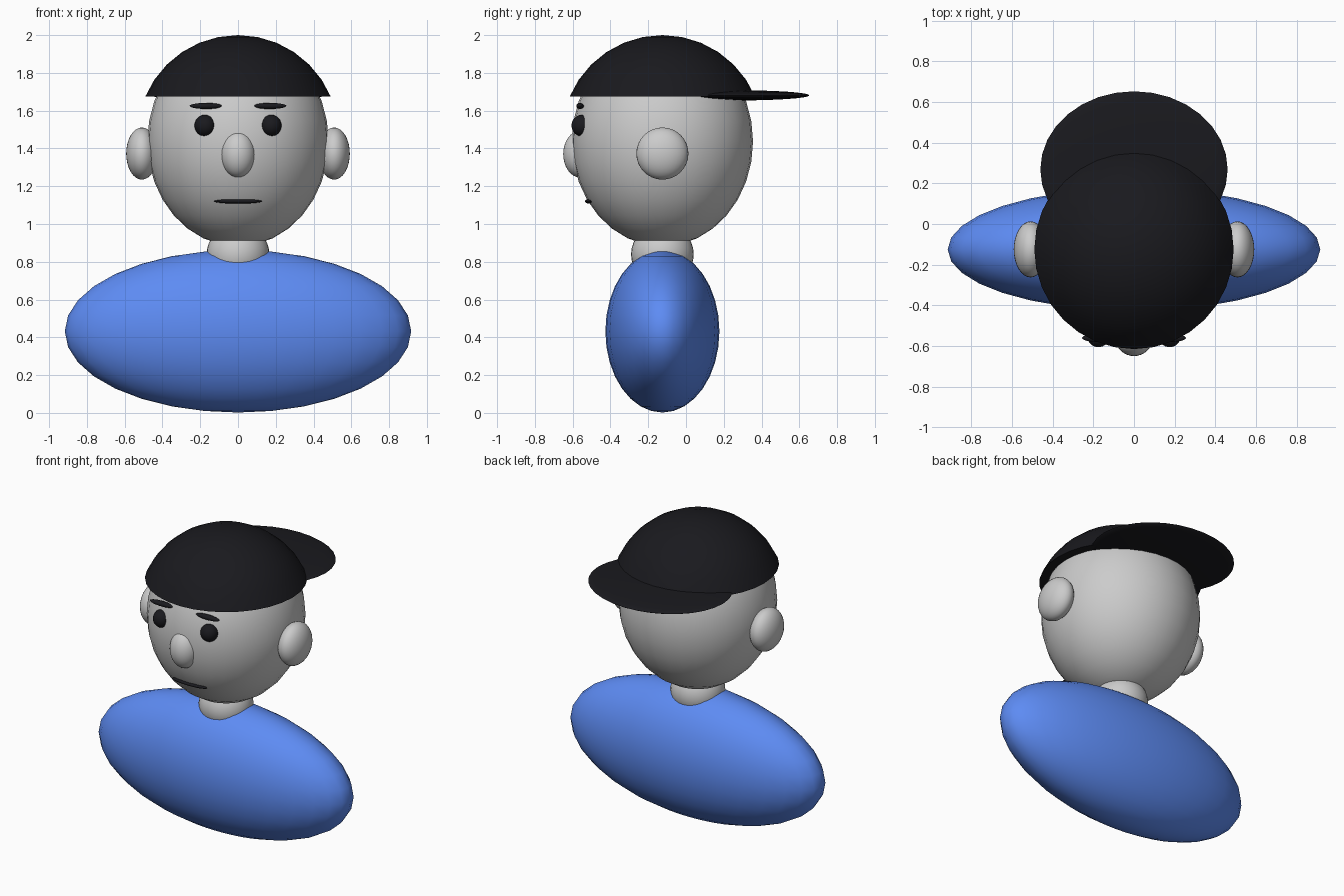
import bpy, bmesh

if "Cube" in bpy.data.objects:
    bpy.data.objects.remove(bpy.data.objects["Cube"])

CY = -0.125  # depth of the bust's central axis


def material(name, rgb):
    m = bpy.data.materials.new(name)
    m.diffuse_color = (*rgb, 1)
    m.use_nodes = True
    m.node_tree.nodes["Principled BSDF"].inputs["Base Color"].default_value = m.diffuse_color
    return m


BLACK = material("black", (0.01, 0.01, 0.013))
BLUE = material("blue", (0.11, 0.26, 0.9))


def ellipsoid(name, center, radii, mat=None, cut_z=None, segments=32, rings=16):
    """Smooth scaled sphere, optionally cut flat below cut_z."""
    bm = bmesh.new()
    bmesh.ops.create_uvsphere(bm, u_segments=segments, v_segments=rings, radius=1)
    bmesh.ops.scale(bm, vec=radii, verts=bm.verts)
    bmesh.ops.translate(bm, vec=center, verts=bm.verts)
    if cut_z is not None:
        res = bmesh.ops.bisect_plane(bm, geom=bm.verts[:] + bm.edges[:] + bm.faces[:],
                                     plane_co=(0, 0, cut_z), plane_no=(0, 0, -1),
                                     clear_outer=True)
        edges = [e for e in res["geom_cut"] if isinstance(e, bmesh.types.BMEdge)]
        bmesh.ops.contextual_create(bm, geom=edges)
        bmesh.ops.recalc_face_normals(bm, faces=bm.faces)
    me = bpy.data.meshes.new(name)
    bm.to_mesh(me)
    bm.free()
    if mat:
        me.materials.append(mat)
    ob = bpy.data.objects.new(name, me)
    bpy.context.collection.objects.link(ob)
    bpy.ops.object.select_all(action="DESELECT")
    ob.select_set(True)
    bpy.context.view_layer.objects.active = ob
    bpy.ops.object.shade_smooth_by_angle(angle=0.7)
    return ob


# Torso, neck and head
ellipsoid("torso", (0, CY, 0.432), (0.917, 0.302, 0.43), BLUE)
ellipsoid("neck", (0, CY, 0.84), (0.166, 0.166, 0.16))
ellipsoid("head", (0, CY, 1.437), (0.48, 0.48, 0.555))

# Cap worn backwards: dome cut flat, brim over the nape
ellipsoid("cap_dome", (0, CY, 1.468), (0.533, 0.533, 0.532), BLACK, cut_z=1.675)
ellipsoid("cap_brim", (0, 0.268, 1.681), (0.461, 0.385, 0.027), BLACK)

# Face, centre line
ellipsoid("nose", (0, -0.56, 1.37), (0.092, 0.09, 0.124))
ellipsoid("mouth", (0, -0.511, 1.12), (0.128, 0.024, 0.012), BLACK)

# Mirrored features
for side, s in (("left", -1), ("right", 1)):
    ellipsoid(f"ear_{side}", (s * 0.509, CY, 1.373), (0.083, 0.138, 0.138))
    ellipsoid(f"eye_{side}", (s * 0.175, -0.551, 1.521), (0.055, 0.055, 0.057), BLACK)
    ellipsoid(f"eyebrow_{side}", (s * 0.17, -0.561, 1.625), (0.086, 0.02, 0.016), BLACK)
